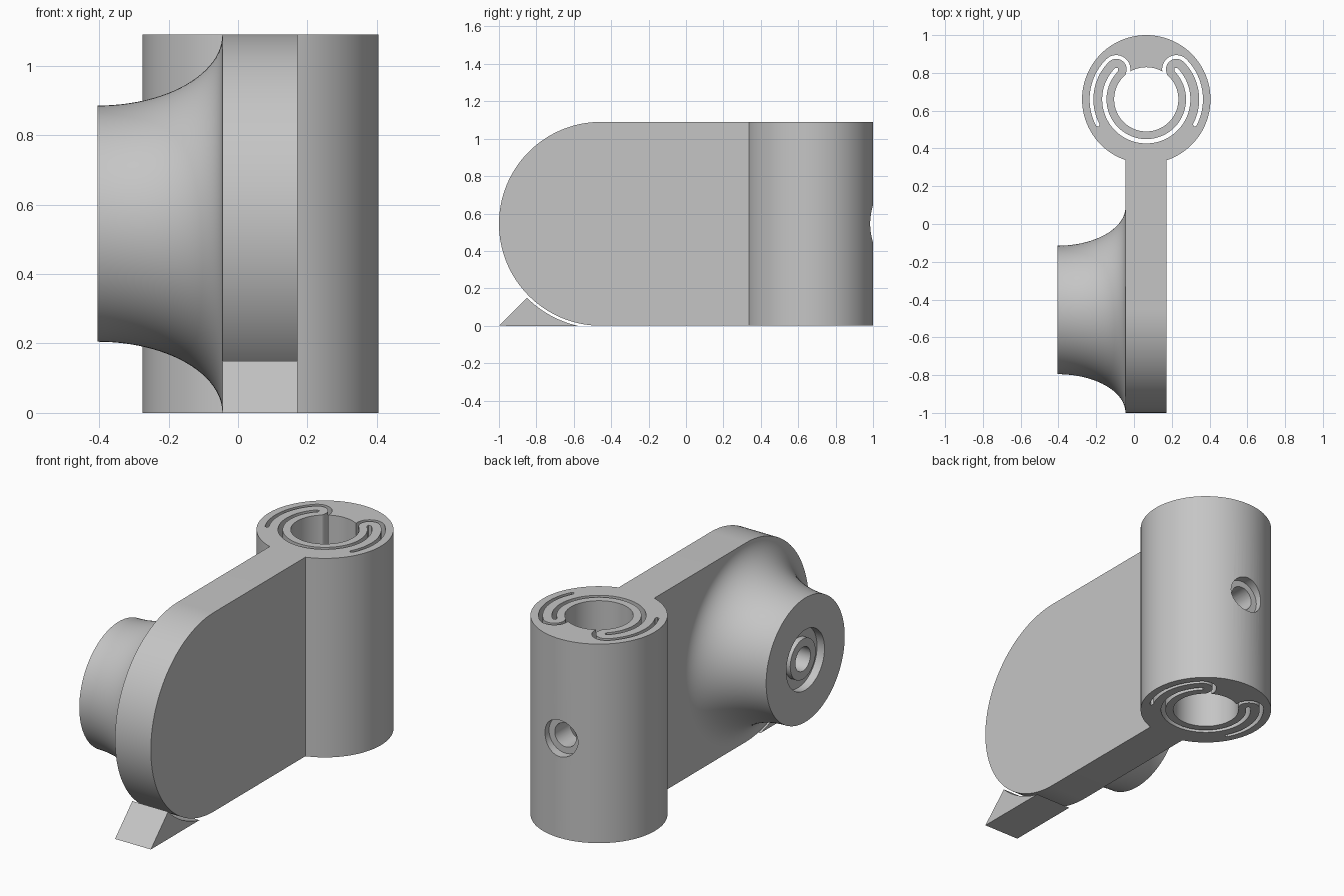
import bpy, bmesh
from math import sin, cos, pi, radians, sqrt
from mathutils import Vector

cube = bpy.data.objects.get("Cube")
if cube:
    bpy.data.objects.remove(cube)

grey = bpy.data.materials.new("plain grey")
grey.use_nodes = True
COLOR = (0.56, 0.56, 0.56, 1)
grey.diffuse_color = COLOR
grey.node_tree.nodes["Principled BSDF"].inputs["Base Color"].default_value = COLOR

HEIGHT = 1.09
MID = HEIGHT / 2            # height of the rounded end's axis
END_Y = -1 + MID            # rounded end's axis along y
PLATE = (-0.045, 0.172)     # plate thickness range
CX, CY = 0.065, 0.66        # clamp barrel axis


def make(name, bm):
    bmesh.ops.recalc_face_normals(bm, faces=bm.faces[:])
    mesh = bpy.data.meshes.new(name)
    bm.to_mesh(mesh)
    bm.free()
    mesh.materials.append(grey)
    ob = bpy.data.objects.new(name, mesh)
    bpy.context.collection.objects.link(ob)
    return ob


def prism(name, outline, lo, hi, place):
    """Extrude a 2D outline between lo and hi; place maps (a, b, depth) to xyz."""
    bm = bmesh.new()
    low, high = ([bm.verts.new(place(a, b, d)) for a, b in outline] for d in (lo, hi))
    bm.faces.new(low)
    bm.faces.new(high)
    n = len(outline)
    for i in range(n):
        j = (i + 1) % n
        bm.faces.new((low[i], low[j], high[j], high[i]))
    return make(name, bm)


def arc(cx, cy, r, start, end, steps):
    angles = [radians(start + (end - start) * i / steps) for i in range(steps + 1)]
    return [(cx + r * cos(a), cy + r * sin(a)) for a in angles]


def circle(cx, cy, r, steps=96):
    return arc(cx, cy, r, 0, 360, steps)[:-1]


def along_x(a, b, d):
    return (d, a, b)


def along_y(a, b, d):
    return (a, d, b)


def along_z(a, b, d):
    return (a, b, d)


def combine(target, tool, operation):
    mod = target.modifiers.new(operation, 'BOOLEAN')
    mod.operation, mod.solver, mod.object = operation, 'EXACT', tool
    bpy.context.view_layer.objects.active = target
    bpy.ops.object.modifier_apply(modifier=mod.name)
    bpy.data.objects.remove(tool)


def ribbon(path, width):
    """Outline of a constant width strip with pointed ends along a path."""
    pts = [Vector(p) for p in path]
    left, right = [], []
    for i, p in enumerate(pts):
        t = (pts[min(i + 1, len(pts) - 1)] - pts[max(i - 1, 0)]).normalized()
        side = Vector((-t.y, t.x)) * width / 2
        left.append(p + side)
        right.append(p - side)
    tip = pts[-1] + (pts[-1] - pts[-2]).normalized() * width / 2
    tail = pts[0] + (pts[0] - pts[1]).normalized() * width / 2
    return [tuple(p) for p in left + [tip] + right[::-1] + [tail]]


# Clamp barrel with the flat plate joined to it
body = prism("clamp_body", circle(CX, CY, 0.34), 0, HEIGHT, along_z)
profile = [(0.36, HEIGHT)] + arc(END_Y, MID, MID, 90, 270, 64) + [(0.36, 0)]
combine(body, prism("plate", profile, *PLATE, along_x), 'UNION')

# Bore, and the slots that leave a springy inner ring on two hairpin arms
cuts = [circle(CX, CY, 0.17)]
cuts.append(ribbon(arc(CX, CY, 0.222, 135, 405, 80), 0.023))
hairpin = 0.225 * sqrt(0.5)
path = arc(0, 0, 0.29, 208, 137, 30) + arc(-hairpin, hairpin, 0.065, 135, -25, 24)
for side in (1, -1):
    cuts.append(ribbon([(CX + side * x, CY + y) for x, y in path], 0.02))
for outline in cuts:
    combine(body, prism("cutter", outline, -0.1, HEIGHT + 0.1, along_z), 'DIFFERENCE')

# Counterbored screw hole at the back
for radius, start in ((0.1, 0.95), (0.065, 0.75)):
    cutter = prism("cutter", circle(CX, MID, radius, 48), start, 1.1, along_y)
    combine(body, cutter, 'DIFFERENCE')

# Flared boss, turned about the x axis, with a recessed collar and blind hole
x_face, r_face = -0.405, 0.34
turned = [(-0.1, 0), (-0.1, 0.065), (-0.39, 0.065), (-0.39, 0.11), (-0.36, 0.11),
          (-0.36, 0.165), (x_face, 0.165), (x_face, r_face)]
for i in range(1, 25):
    a = pi / 2 * i / 24
    turned.append((x_face + 0.36 * sin(a), MID - (MID - r_face) * cos(a)))
turned += [(-0.03, 0.5), (-0.03, 0)]
bm = bmesh.new()
verts = [bm.verts.new((x, END_Y, MID + r)) for x, r in turned]
edges = [bm.edges.new(pair) for pair in zip(verts, verts[1:])]
bmesh.ops.spin(bm, geom=verts + edges, cent=(0, END_Y, MID), axis=(1, 0, 0),
               angle=2 * pi, steps=128, use_merge=True)
bmesh.ops.remove_doubles(bm, verts=bm.verts[:], dist=0.0001)
boss = make("flared_boss", bm)

# Loose support wedge under the rounded end
wedge_arc = arc(END_Y, MID, 0.559, 225, 257.2, 16)
wedge = prism("support_wedge", [(-1, 0)] + wedge_arc, *PLATE, along_x)

for ob in (body, boss, wedge):
    bpy.ops.object.select_all(action='DESELECT')
    ob.select_set(True)
    bpy.context.view_layer.objects.active = ob
    bpy.ops.object.shade_smooth_by_angle(angle=radians(30))
